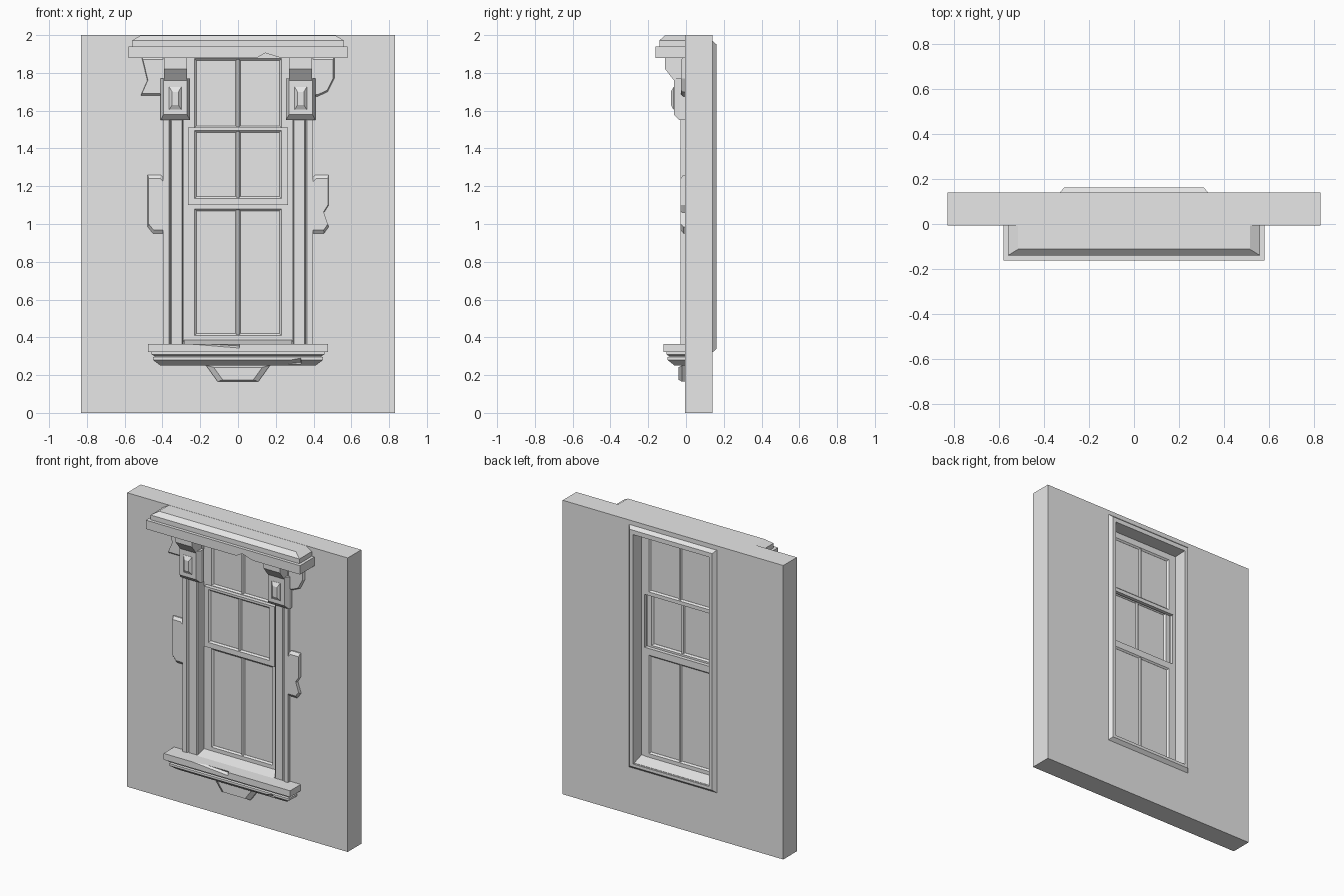
import bpy
import bmesh
from mathutils import Matrix, Vector, Euler

cube = bpy.data.objects.get("Cube")
if cube:
    bpy.data.objects.remove(cube, do_unlink=True)

stone = bpy.data.materials.new("pale_grey_stone")
stone.use_nodes = True
grey = (0.8, 0.8, 0.8, 1)
stone.diffuse_color = grey
stone.node_tree.nodes["Principled BSDF"].inputs["Base Color"].default_value = grey


def loft(name, rings, closed=False):
    """Skin a list of rings; cap the ends, or join last to first."""
    bm = bmesh.new()
    loops = [[bm.verts.new(p) for p in ring] for ring in rings]
    pairs = list(zip(loops, loops[1:]))
    if closed:
        pairs.append((loops[-1], loops[0]))
    else:
        bm.faces.new(loops[0])
        bm.faces.new(loops[-1])
    n = len(loops[0])
    for a, b in pairs:
        for i in range(n):
            j = (i + 1) % n
            bm.faces.new((a[i], a[j], b[j], b[i]))
    bmesh.ops.recalc_face_normals(bm, faces=bm.faces)
    mesh = bpy.data.meshes.new(name)
    bm.to_mesh(mesh)
    bm.free()
    mesh.materials.append(stone)
    obj = bpy.data.objects.new(name, mesh)
    bpy.context.collection.objects.link(obj)
    return obj


def upright(x, z0, z1, y, cx=0):
    """Rectangle facing the front, half-width x."""
    return [(cx - x, y, z0), (cx + x, y, z0), (cx + x, y, z1), (cx - x, y, z1)]


def level(x, y0, y1, z):
    """Horizontal rectangle, half-width x."""
    return [(-x, y0, z), (x, y0, z), (x, y1, z), (-x, y1, z)]


def along_x(name, profile, x0, x1):
    return loft(name, [[(x, y, z) for y, z in profile] for x in (x0, x1)])


def along_z(name, profile, z0, z1):
    return loft(name, [[(x, y, z) for x, y in profile] for z in (z0, z1)])


def plate(name, outline, back, front, shrink=0.88):
    """Wall plate from an x-z outline with a bevelled front."""
    cx = sum(p[0] for p in outline) / len(outline)
    cz = sum(p[1] for p in outline) / len(outline)
    mid = back + (front - back) * 0.5
    small = [(cx + (x - cx) * shrink, cz + (z - cz) * shrink) for x, z in outline]
    return loft(name, [[(x, back, z) for x, z in outline],
                       [(x, mid, z) for x, z in outline],
                       [(x, front, z) for x, z in small]])


def chip(obj, centre, size, turn):
    """Break a piece off an edge with a turned block."""
    bm = bmesh.new()
    matrix = Matrix.LocRotScale(Vector(centre), Euler(turn), Vector(size))
    bmesh.ops.create_cube(bm, size=1, matrix=matrix)
    mesh = bpy.data.meshes.new("chip_cutter")
    bm.to_mesh(mesh)
    bm.free()
    mesh.materials.append(stone)
    cutter = bpy.data.objects.new("chip_cutter", mesh)
    cutter.hide_render = True
    bpy.context.collection.objects.link(cutter)
    mod = obj.modifiers.new("chip", "BOOLEAN")
    mod.object = cutter
    mod.operation = "DIFFERENCE"
    mod.solver = "EXACT"
    bpy.context.view_layer.objects.active = obj
    bpy.ops.object.modifier_apply(modifier=mod.name)
    bpy.data.objects.remove(cutter, do_unlink=True)


FACE, BACK = -0.006, 0.14

# Wall with its opening, and the chamfered trim round the back
loft("wall", [upright(0.83, 0, 2, FACE), upright(0.29, 0.36, 1.92, FACE),
              upright(0.285, 0.36, 1.92, BACK), upright(0.83, 0, 2, BACK)], True)
loft("back_trim", [upright(0.33, 0.32, 1.97, BACK - 0.01), upright(0.33, 0.32, 1.97, BACK),
                   upright(0.31, 0.34, 1.95, 0.162), upright(0.285, 0.36, 1.92, 0.162),
                   upright(0.285, 0.36, 1.92, BACK - 0.01)], True)
loft("jamb_liner", [upright(0.295, 0.35, 1.93, 0.045), upright(0.265, 0.385, 1.89, 0.045),
                    upright(0.265, 0.385, 1.89, 0.065), upright(0.295, 0.35, 1.93, 0.065)], True)


# Sashes: frame with bevelled rebate, glazing bar and glass
def sash(name, z0, z1, p0, p1, y0, y1):
    b = 0.01
    loft(name + "_frame", [upright(0.265, z0, z1, y0), upright(0.23, p0 - b, p1 + b, y0),
                           upright(0.22, p0, p1, y0 + b), upright(0.22, p0, p1, y1 - b),
                           upright(0.23, p0 - b, p1 + b, y1), upright(0.265, z0, z1, y1)], True)
    mid = (y0 + y1) / 2
    bar = [(-0.014, mid), (-0.006, y0 + 0.002), (0.006, y0 + 0.002),
           (0.014, mid), (0.006, y1 - 0.002), (-0.006, y1 - 0.002)]
    along_z(name + "_glazing_bar", bar, p0 - 0.005, p1 + 0.005)
    loft(name + "_glass", [upright(0.225, p0 - 0.005, p1 + 0.005, y)
                           for y in (mid - 0.002, mid + 0.002)])


sash("lower_sash", 0.38, 1.125, 0.42, 1.07, 0.045, 0.07)
sash("middle_sash", 1.10, 1.51, 1.145, 1.485, 0.012, 0.04)
sash("upper_sash", 1.485, 1.91, 1.52, 1.865, 0.045, 0.07)

# Sill, stepped moulding and apron
along_x("inner_sill", [(-0.03, 0.33), (-0.03, 0.365), (0.045, 0.385), (0.07, 0.385),
                       (0.15, 0.362), (0.15, 0.33)], -0.287, 0.287)
sill = loft("sill", [level(0.476, -0.12, 0, z) for z in (0.322, 0.365)])
chip(sill, (-0.2, -0.135, 0.375), (0.42, 0.04, 0.04), (0.5, 0.06, 0.04))
moulding = loft("sill_moulding", [level(0.41, -0.06, 0, 0.25), level(0.45, -0.097, 0, 0.28),
                                  level(0.45, -0.097, 0, 0.295), level(0.44, -0.088, 0, 0.3),
                                  level(0.457, -0.102, 0, 0.308), level(0.457, -0.102, 0, 0.323)])
chip(moulding, (0.27, -0.1, 0.262), (0.13, 0.05, 0.03), (-0.6, -0.12, 0.1))
plate("apron", [(-0.17, 0.252), (0.17, 0.252), (0.107, 0.165), (-0.107, 0.165)],
      FACE + 0.005, -0.04, 0.76)

# Cornice: lower slab with a broken underside, and chamfered upper tier
slab = [(-0.58, 1.88), (0.1, 1.88), (0.145, 1.905), (0.225, 1.88),
        (0.58, 1.88), (0.58, 1.94), (-0.58, 1.94)]
loft("cornice_slab", [[(x, y, z) for x, z in slab] for y in (-0.162, 0)])
loft("cornice_top", [level(0.56, -0.14, 0, 1.938), level(0.56, -0.14, 0, 1.972),
                     level(0.515, -0.112, 0, 1.999)])

# Casing, console brackets and broken side blocks, mirrored left and right
casing = [(0.29, 0.0), (0.29, -0.014), (0.297, -0.022), (0.352, -0.022),
          (0.358, -0.012), (0.366, -0.03), (0.397, -0.03), (0.397, 0.0)]
corbel = [(0, 1.885), (-0.11, 1.885), (-0.11, 1.82), (-0.06, 1.755), (-0.045, 1.7), (0, 1.7)]
for side, s in (("left", 1), ("right", -1)):
    along_z(side + "_casing", [(s * x, y) for x, y in casing], 0.36, 1.885)
    along_x(side + "_corbel", corbel, s * 0.27, s * 0.392)
    c = s * 0.332
    loft(side + "_console_block",
         [upright(0.078, 1.55, 1.77, FACE + 0.005, c), upright(0.078, 1.55, 1.77, -0.034, c),
          upright(0.062, 1.58, 1.77, -0.064, c)])
    loft(side + "_console_panel",
         [upright(0.032, 1.605, 1.725, -0.06, c), upright(0.032, 1.605, 1.725, -0.066, c),
          upright(0.017, 1.63, 1.7, -0.08, c)])

plate("left_side_block", [(0.39, 0.95), (0.455, 0.95), (0.48, 0.985), (0.455, 1.06),
                          (0.48, 1.1), (0.48, 1.26), (0.41, 1.26), (0.39, 1.24)], 0, -0.028)
plate("right_side_block", [(-0.39, 0.95), (-0.45, 0.95), (-0.478, 0.985), (-0.478, 1.26),
                           (-0.41, 1.26), (-0.39, 1.24)], 0, -0.028)
plate("left_top_block", [(0.39, 1.885), (0.51, 1.885), (0.51, 1.77), (0.475, 1.7),
                         (0.42, 1.675), (0.39, 1.675)], 0, -0.026)
plate("right_top_block", [(-0.39, 1.885), (-0.51, 1.885), (-0.48, 1.76), (-0.515, 1.68),
                          (-0.39, 1.68)], 0, -0.026)
